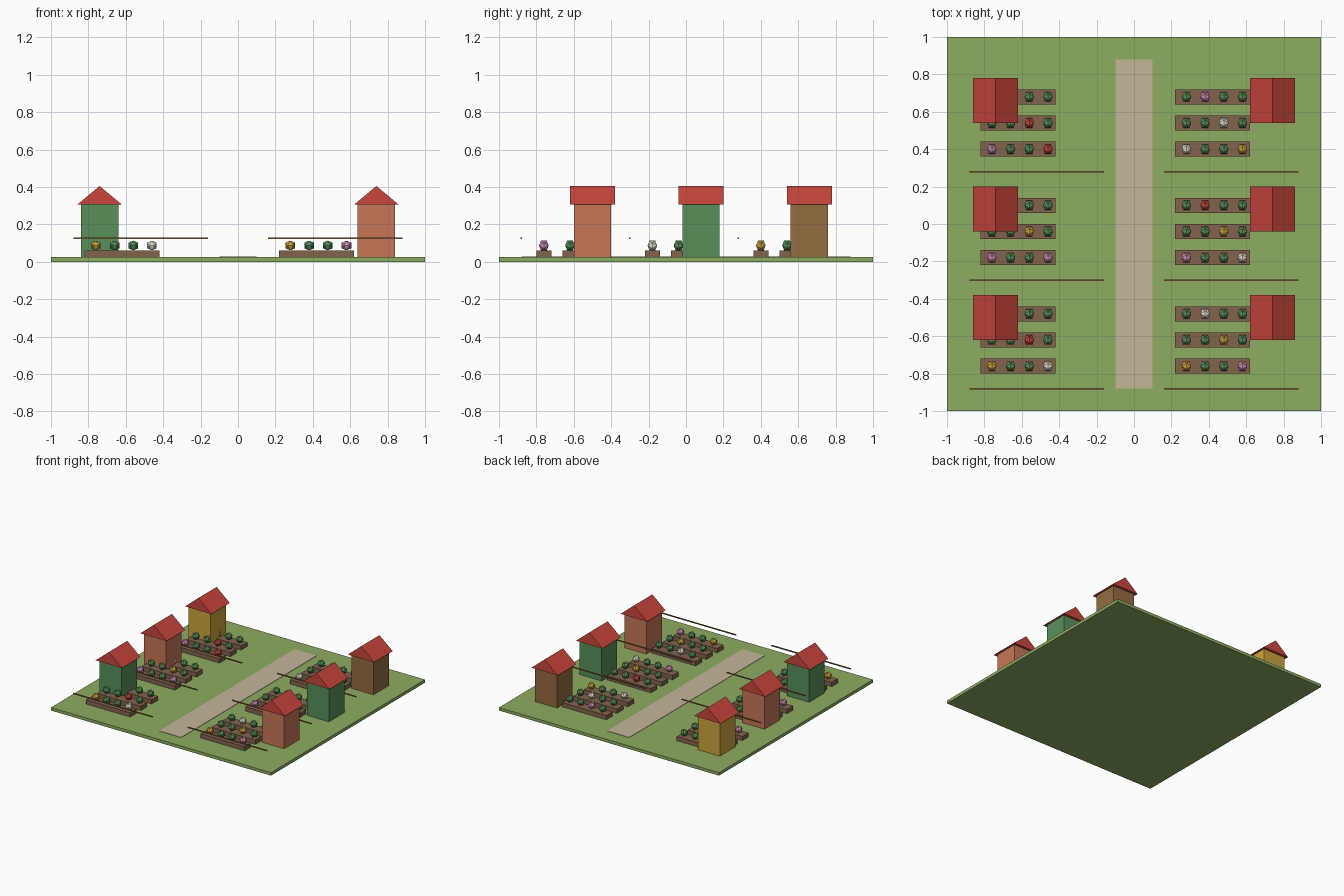
import bpy
import math

if "Cube" in bpy.data.objects:
    bpy.data.objects.remove(bpy.data.objects["Cube"])


def material(name, r, g, b):
    """Flat colour from 0-255 sRGB values."""
    def lin(c):
        c /= 255
        return c / 12.92 if c <= 0.04045 else ((c + 0.055) / 1.055) ** 2.4
    m = bpy.data.materials.new(name)
    m.diffuse_color = (lin(r), lin(g), lin(b), 1)
    m.use_nodes = True
    m.node_tree.nodes["Principled BSDF"].inputs["Base Color"].default_value = m.diffuse_color
    return m


MAT = {
    "grass": material("grass green", 141, 173, 98),
    "path": material("path beige", 196, 182, 153),
    "soil": material("soil brown", 130, 100, 76),
    "wood": material("wood brown", 148, 109, 64),
    "red": material("red", 200, 70, 60),
    "terracotta": material("terracotta", 199, 119, 87),
    "green": material("leaf green", 88, 145, 90),
    "yellow": material("yellow", 205, 165, 60),
    "pink": material("pink", 208, 140, 180),
    "white": material("off white", 226, 220, 206),
}


def mesh_object(name, verts, faces, colour):
    me = bpy.data.meshes.new(name)
    me.from_pydata(verts, [], faces)
    me.materials.append(MAT[colour])
    ob = bpy.data.objects.new(name, me)
    bpy.context.collection.objects.link(ob)
    return ob


def box(name, x, y, z, colour):
    """Box from (min, max) ranges on each axis."""
    verts = [(a, b, c) for a in x for b in y for c in z]
    faces = [(0, 1, 3, 2), (4, 6, 7, 5), (0, 4, 5, 1),
             (2, 3, 7, 6), (0, 2, 6, 4), (1, 5, 7, 3)]
    return mesh_object(name, verts, faces, colour)


def gable_roof(name, cx, cy, half, z0, z1):
    """Closed triangular prism with its ridge along y."""
    verts = [(cx + dx, cy + dy, z) for dy in (-half, half)
             for dx, z in ((-half, z0), (half, z0), (0, z1))]
    faces = [(0, 1, 2), (5, 4, 3), (0, 3, 4, 1), (1, 4, 5, 2), (2, 5, 3, 0)]
    return mesh_object(name, verts, faces, "red")


def plant(name, cx, cy, cz, radius, colour):
    """Twenty-sided ball standing on an edge-aligned axis."""
    p = (1 + math.sqrt(5)) / 2
    base = []
    for a in (-1, 1):
        for b in (-p, p):
            base += [(0, a, b), (a, b, 0), (b, 0, a)]
    s = radius / math.hypot(1, p)

    def near(i, j):
        return abs(math.dist(base[i], base[j]) - 2) < 0.01
    faces = []
    for i in range(12):
        for j in range(i + 1, 12):
            for k in range(j + 1, 12):
                if near(i, j) and near(j, k) and near(i, k):
                    u, v, w = base[i], base[j], base[k]
                    # orient outward by the sign of the triple product
                    det = (u[0] * (v[1] * w[2] - v[2] * w[1])
                           - u[1] * (v[0] * w[2] - v[2] * w[0])
                           + u[2] * (v[0] * w[1] - v[1] * w[0]))
                    faces.append((i, j, k) if det > 0 else (i, k, j))
    verts = [(cx + s * x, cy + s * y, cz + s * z) for x, y, z in base]
    return mesh_object(name, verts, faces, colour)


GROUND = 0.025

# Lawn and central path
box("lawn", (-1, 1), (-1, 1), (0, GROUND), "grass")
box("path", (-0.1, 0.1), (-0.88, 0.88), (GROUND - 0.01, GROUND + 0.003), "path")

# Per plot: shed colour, then flowers at bed 0 (first, last), bed 1, bed 2
PLOTS = {
    ("left", 0): ("green", "yellow white red pink"),
    ("left", 1): ("terracotta", "pink pink yellow white"),
    ("left", 2): ("yellow", "pink red red yellow"),
    ("right", 0): ("terracotta", "yellow pink yellow white"),
    ("right", 1): ("green", "pink white yellow red"),
    ("right", 2): ("wood", "white yellow white pink"),
}
FLOWER_SPOTS = ((0, 0), (0, 3), (1, 2), (2, 1))

for (side, row), (shed_colour, flowers) in PLOTS.items():
    sign = -1 if side == "left" else 1
    tag = f"{side}_{row + 1}"
    y0 = -0.58 + 0.58 * row

    # Shed and roof
    sx, sy = 0.74 * sign, y0 + 0.08
    box(f"shed_{tag}", (sx - 0.1, sx + 0.1), (sy - 0.1, sy + 0.1),
        (0.003, 0.306), shed_colour)
    gable_roof(f"roof_{tag}", sx, sy, 0.12, 0.305, 0.405)

    # Boundary rail
    fx = sorted((0.16 * sign, 0.88 * sign))
    box(f"rail_{tag}", fx, (y0 - 0.304, y0 - 0.296), (0.123, 0.131), "wood")

    # Planting beds with four plants each
    colours = dict(zip(FLOWER_SPOTS, flowers.split()))
    bx = -0.82 if side == "left" else 0.22
    for bed in range(3):
        by = y0 - 0.18 + 0.14 * bed
        box(f"bed_{tag}_{bed + 1}", (bx, bx + 0.4), (by - 0.04, by + 0.04),
            (0.003, 0.06), "soil")
        for i in range(4):
            plant(f"plant_{tag}_{bed + 1}_{i + 1}", bx + 0.06 + 0.1 * i, by,
                  0.087, 0.03, colours.get((bed, i), "green"))
